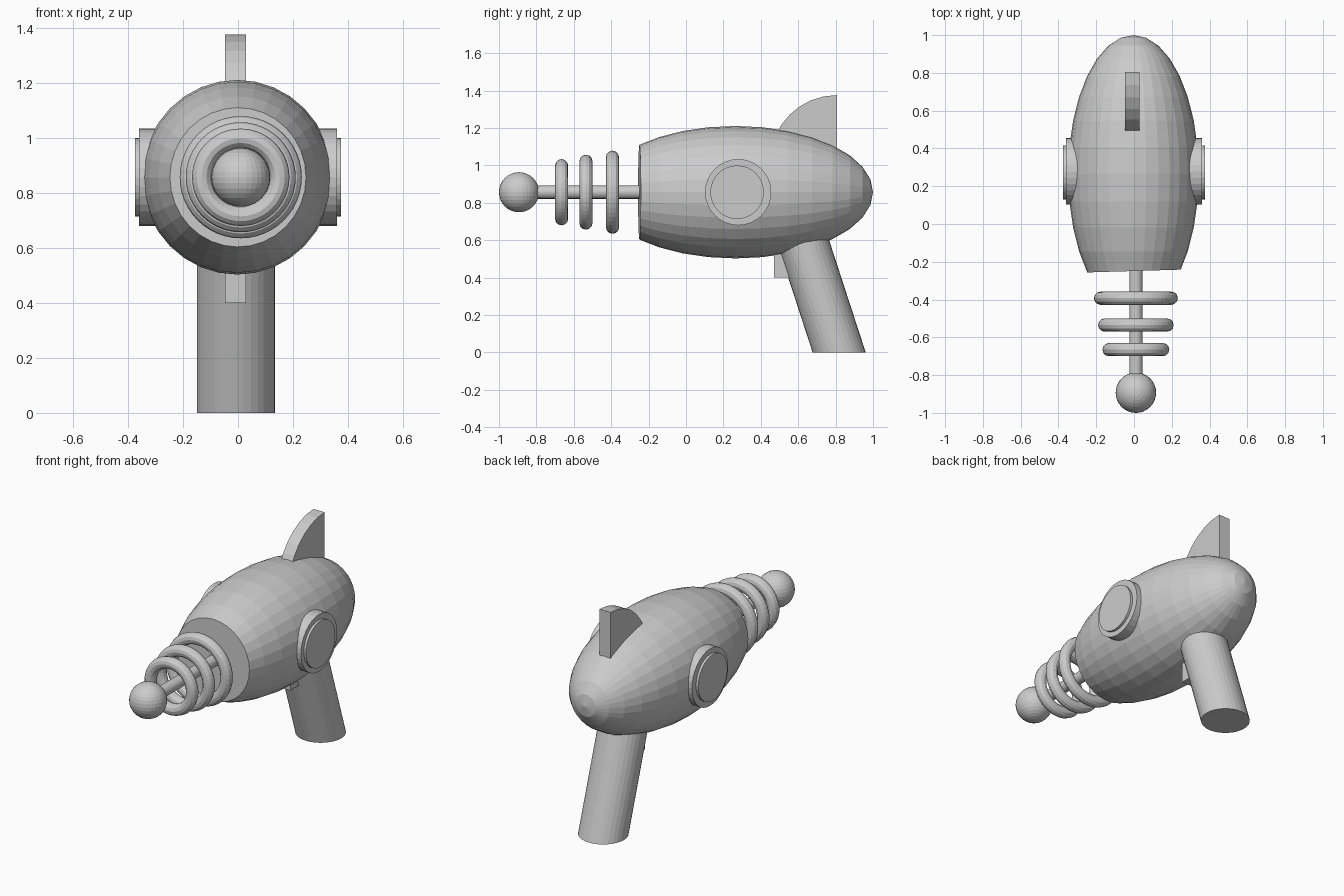
import bpy, bmesh, math
from mathutils import Matrix

if "Cube" in bpy.data.objects:
    bpy.data.objects.remove(bpy.data.objects["Cube"])

AXIS_Z = 0.857      # height of the body and barrel axis
BARREL_X = 0.01
FIN_X = -0.009
TO_Y = Matrix.Rotation(math.radians(90), 4, 'X')
TO_X = Matrix.Rotation(math.radians(90), 4, 'Y')


def finish(name, bm):
    bmesh.ops.recalc_face_normals(bm, faces=bm.faces[:])
    mesh = bpy.data.meshes.new(name)
    bm.to_mesh(mesh)
    bm.free()
    obj = bpy.data.objects.new(name, mesh)
    bpy.context.collection.objects.link(obj)
    return obj


def cylinder(name, radius, depth, loc, rot=Matrix(), segs=32):
    bm = bmesh.new()
    bmesh.ops.create_cone(bm, cap_ends=True, segments=segs, radius1=radius, radius2=radius,
                          depth=depth, matrix=Matrix.Translation(loc) @ rot)
    return finish(name, bm)


def plate(name, outline, x, half):
    """Extrude a (y, z) outline along x."""
    bm = bmesh.new()
    face = bm.faces.new([bm.verts.new((x - half, y, z)) for y, z in outline])
    moved = bmesh.ops.extrude_face_region(bm, geom=[face])['geom']
    bmesh.ops.translate(bm, vec=(2 * half, 0, 0),
                        verts=[v for v in moved if isinstance(v, bmesh.types.BMVert)])
    return finish(name, bm)


# Body: stretched sphere with its nose sliced off slightly askew
bm = bmesh.new()
shape = (Matrix.Translation((-0.003, 0.264, AXIS_Z))
         @ Matrix.Diagonal((0.346, 0.736, 0.354, 1)) @ TO_Y)
bmesh.ops.create_uvsphere(bm, u_segments=32, v_segments=16, radius=1, matrix=shape)
cut = bmesh.ops.bisect_plane(bm, geom=bm.verts[:] + bm.edges[:] + bm.faces[:],
                             plane_co=(0, -0.249, AXIS_Z), plane_no=(0.03, -1, 0),
                             clear_outer=True)
rim = [e for e in cut['geom_cut'] if isinstance(e, bmesh.types.BMEdge)]
bmesh.ops.contextual_create(bm, geom=rim)
finish("body", bm)

# Barrel rod and tip ball
cylinder("barrel_rod", 0.035, 0.65, (BARREL_X, -0.515, AXIS_Z), TO_Y)
bm = bmesh.new()
bmesh.ops.create_uvsphere(bm, u_segments=32, v_segments=16, radius=0.107,
                          matrix=Matrix.Translation((BARREL_X, -0.893, AXIS_Z)))
finish("barrel_tip", bm)

# Barrel rings, shrinking toward the tip
for i, (y, outer) in enumerate([(-0.393, 0.222), (-0.535, 0.2), (-0.665, 0.177)]):
    bpy.ops.mesh.primitive_torus_add(major_segments=48, minor_segments=12,
                                     major_radius=outer - 0.035, minor_radius=0.035,
                                     location=(BARREL_X, y, AXIS_Z),
                                     rotation=(math.radians(90), 0, 0))
    bpy.context.object.name = f"barrel_ring_{i + 1}"

# Stepped round side caps
cylinder("side_cap_outer", 0.177, 0.72, (0, 0.279, AXIS_Z), TO_X)
cylinder("side_cap_inner", 0.143, 0.75, (0, 0.273, AXIS_Z), TO_X)

# Raked handle with a level base
handle = cylinder("handle", 0.142, 0.7, (-0.007, 0.819, 0.35))
for v in handle.data.vertices:
    v.co.y -= 0.326 * v.co.z

# Trigger
plate("trigger", [(0.47, 0.4), (0.65, 0.4), (0.65, 0.65), (0.47, 0.65)], FIN_X, 0.038)

# Rear sight fin: quarter disc
R = 0.356
arc = [(0.806 - R * math.sin(a), 1.02 + R * math.cos(a))
       for a in (math.radians(90) * i / 8 for i in range(9))]
plate("top_fin", [(0.806, 1.02)] + arc, FIN_X, 0.038)
